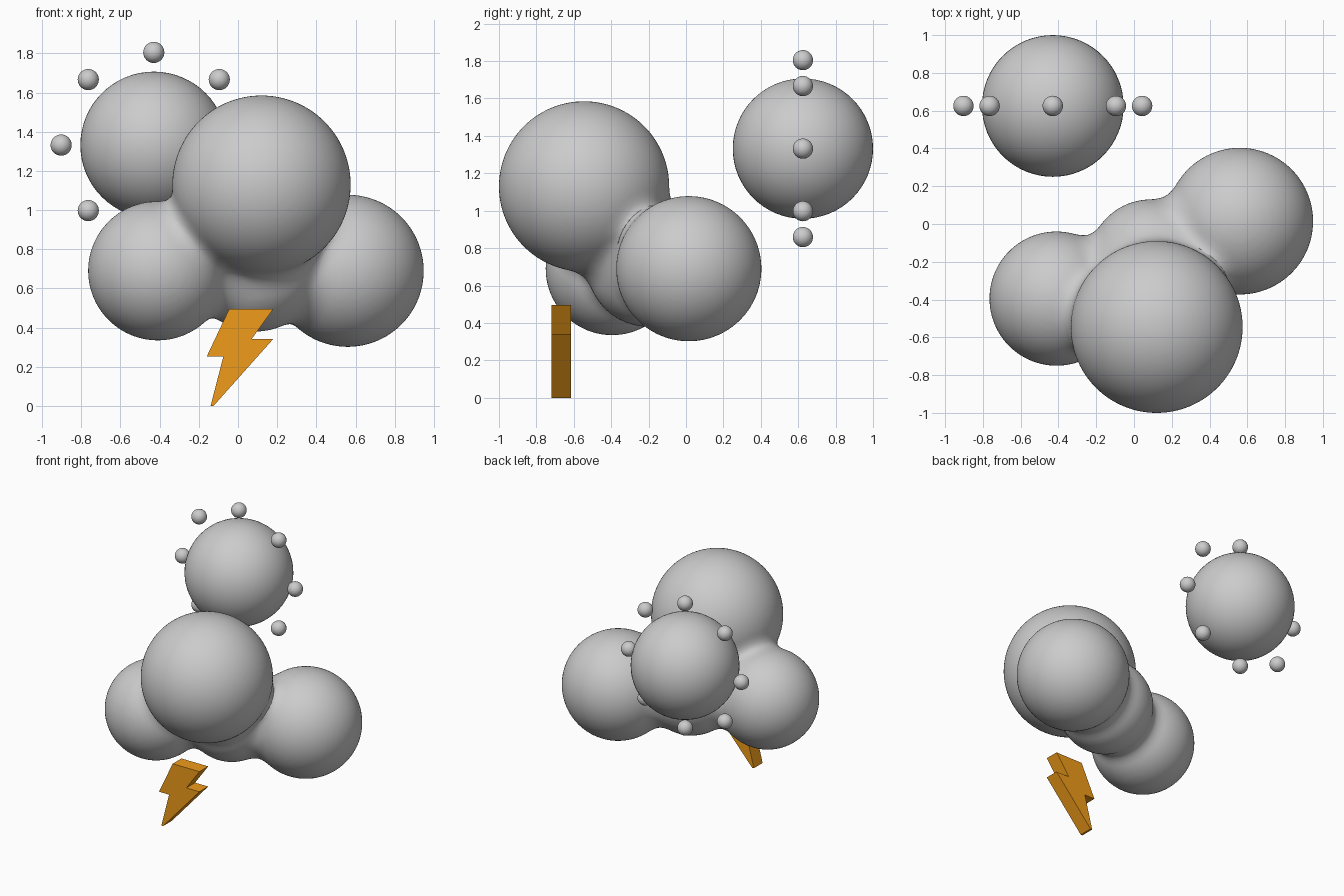
import bpy, bmesh, math
from mathutils import Vector, Matrix

if "Cube" in bpy.data.objects:
    bpy.data.objects.remove(bpy.data.objects["Cube"])


def mesh_object(name, bm, smooth=True):
    mesh = bpy.data.meshes.new(name)
    bm.to_mesh(mesh)
    bm.free()
    for p in mesh.polygons:
        p.use_smooth = smooth
    obj = bpy.data.objects.new(name, mesh)
    bpy.context.collection.objects.link(obj)
    return obj


def ball(bm, centre, radius, u=48, v=24):
    bmesh.ops.create_uvsphere(bm, u_segments=u, v_segments=v, radius=radius,
                              matrix=Matrix.Translation(centre))


# Cloud: four puffs fused with a soft fillet
puffs = [(Vector((0.12, -0.545, 1.13)), 0.455),
         (Vector((-0.41, -0.395, 0.69)), 0.355),
         (Vector((0.56, 0.015, 0.69)), 0.388),
         (Vector((0.09, -0.2, 0.71)), 0.33)]
BLEND = 0.11


def cloud_distance(p):
    d = None
    for c, r in puffs:
        e = (p - c).length - r
        if d is None:
            d = e
        else:
            h = max(BLEND - abs(d - e), 0) / BLEND
            d = min(d, e) - h * h * BLEND / 4
    return d


bm = bmesh.new()
for c, r in puffs:
    ball(bm, c, r, 64, 32)
cloud = mesh_object("cloud", bm)
remesh = cloud.modifiers.new("fuse", 'REMESH')
remesh.mode = 'VOXEL'
remesh.voxel_size = 0.02
remesh.use_smooth_shade = True
bpy.context.view_layer.objects.active = cloud
cloud.select_set(True)
bpy.ops.object.modifier_apply(modifier=remesh.name)

# Pull the fused skin onto the blended surface
EPS = 1e-3
axes = [Vector((EPS, 0, 0)), Vector((0, EPS, 0)), Vector((0, 0, EPS))]
for v in cloud.data.vertices:
    p = v.co.copy()
    for _ in range(3):
        d = cloud_distance(p)
        g = Vector([(cloud_distance(p + a) - d) / EPS for a in axes])
        p -= g * (d / max(g.length_squared, 0.2))
    v.co = p
cloud.data.update()

# Sun with a ring of eight small balls
sun_centre = Vector((-0.43, 0.625, 1.332))
bm = bmesh.new()
ball(bm, sun_centre, 0.375, 64, 32)
mesh_object("sun", bm)

for i in range(8):
    a = i * math.pi / 4
    bm = bmesh.new()
    ball(bm, sun_centre + 0.473 * Vector((math.cos(a), 0, math.sin(a))), 0.054, 32, 16)
    mesh_object(f"sun_ray_{i + 1}", bm)

# Lightning bolt: extruded profile
profile = [(-0.045, 0.495), (0.18, 0.495), (0.07, 0.342), (0.18, 0.342),
           (-0.125, 0.0), (-0.14, 0.0), (-0.075, 0.252), (-0.16, 0.252)]
bm = bmesh.new()
face = bm.faces.new([bm.verts.new((x, -0.72, z)) for x, z in profile])
ext = bmesh.ops.extrude_face_region(bm, geom=[face])
bmesh.ops.translate(bm, vec=(0, 0.105, 0),
                    verts=[g for g in ext["geom"] if isinstance(g, bmesh.types.BMVert)])
bmesh.ops.recalc_face_normals(bm, faces=bm.faces)
bolt = mesh_object("lightning_bolt", bm, smooth=False)
orange = bpy.data.materials.new("orange")
orange.diffuse_color = (0.87, 0.33, 0.01, 1)
orange.use_nodes = True
orange.node_tree.nodes["Principled BSDF"].inputs["Base Color"].default_value = orange.diffuse_color
bolt.data.materials.append(orange)
